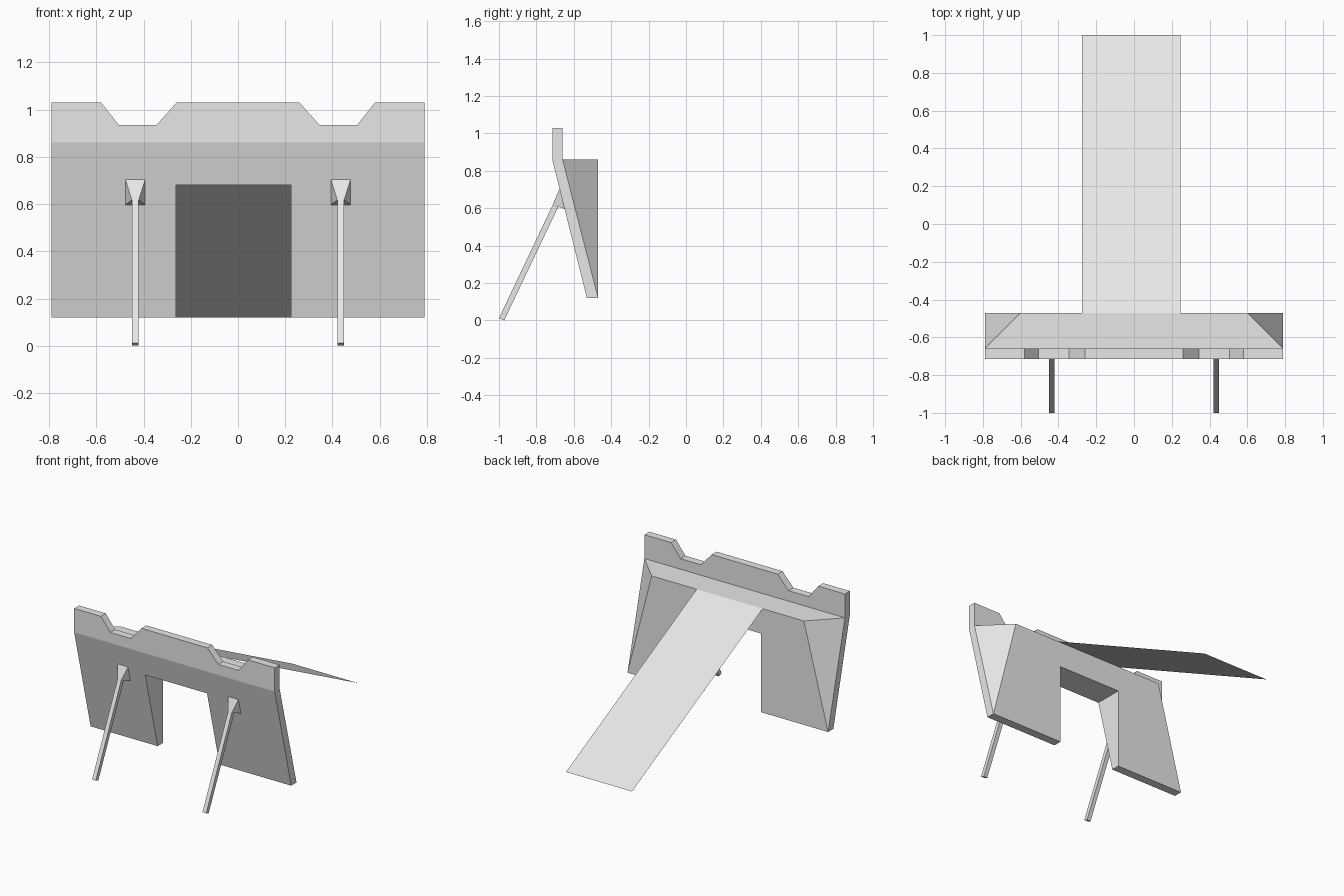
import bpy
import bmesh

cube = bpy.data.objects.get("Cube")
if cube:
    bpy.data.objects.remove(cube, do_unlink=True)

grey = bpy.data.materials.new("light grey")
grey.use_nodes = True
colour = (0.8, 0.8, 0.8, 1)
grey.diffuse_color = colour
grey.node_tree.nodes["Principled BSDF"].inputs["Base Color"].default_value = colour


def finish(name, bm):
    bmesh.ops.recalc_face_normals(bm, faces=bm.faces)
    mesh = bpy.data.meshes.new(name)
    bm.to_mesh(mesh)
    bm.free()
    mesh.materials.append(grey)
    obj = bpy.data.objects.new(name, mesh)
    bpy.context.collection.objects.link(obj)
    return obj


def hull(name, points):
    """Solid convex block around a few corner points."""
    bm = bmesh.new()
    verts = [bm.verts.new(p) for p in points]
    bmesh.ops.convex_hull(bm, input=verts)
    bmesh.ops.dissolve_limit(bm, angle_limit=0.01, verts=bm.verts, edges=bm.edges)
    return finish(name, bm)


def box(name, x, y, z):
    return hull(name, [(a, b, c) for a in x for b in y for c in z])


HALF, FRONT, MID, BACK = 0.79, -0.715, -0.66, -0.47
BASE, LEDGE, TOP, NOTCH = 0.12, 0.86, 1.03, 0.935

# Sloping wall with chamfered rear corners
corners = []
for s in (-1, 1):
    corners += [(s * HALF, FRONT, LEDGE), (s * HALF, MID, LEDGE), (s * 0.6, BACK, LEDGE),
                (s * HALF, -0.53, BASE), (s * HALF, BACK, BASE)]
wall = hull("wall", corners)

# Doorway cut through the wall
cutter = box("doorway_cutter", (-0.262, 0.225), (-1, 0), (0, 0.68))
cutter.hide_render = True
cut = wall.modifiers.new("doorway", "BOOLEAN")
cut.operation = "DIFFERENCE"
cut.solver = "EXACT"
cut.object = cutter
bpy.context.view_layer.objects.active = wall
bpy.ops.object.modifier_apply(modifier=cut.name)
bpy.data.objects.remove(cutter, do_unlink=True)

# Notched parapet along the front
half_outline = [(0.26, TOP), (0.345, NOTCH), (0.505, NOTCH), (0.58, TOP), (HALF, TOP), (HALF, LEDGE)]
outline = half_outline + [(-x, z) for x, z in reversed(half_outline)]
bm = bmesh.new()
face = bm.faces.new([bm.verts.new((x, FRONT, z)) for x, z in outline])
pushed = bmesh.ops.extrude_face_region(bm, geom=[face])["geom"]
bmesh.ops.translate(bm, vec=(0, MID - FRONT, 0),
                    verts=[v for v in pushed if isinstance(v, bmesh.types.BMVert)])
if not face.is_valid or len(bm.faces) < len(outline) + 2:
    bm.faces.new([v for v in bm.verts if abs(v.co.y - FRONT) < 1e-4])
finish("parapet", bm)

# Thin ramp sheet down to the rear
bm = bmesh.new()
bm.faces.new([bm.verts.new(p) for p in (
    (-0.275, BACK, LEDGE), (0.245, BACK, LEDGE), (0.245, 1, BASE), (-0.275, 1, BASE))])
ramp = finish("ramp", bm)
if ramp.data.polygons[0].normal.z < 0:
    ramp.data.flip_normals()

# Front props: slanted leg and flared bracket on each side
for side, s in (("left", 1), ("right", -1)):
    x, thin, wide = s * 0.435, 0.0145, 0.042
    leg_ends = [(-1, 0.012), (-0.972, 0), (-0.713, 0.617), (-0.683, 0.607)]
    hull(side + "_leg", [(x + d, y, z) for d in (-thin, thin) for y, z in leg_ends])
    hull(side + "_bracket",
         [(x + d, y, z) for d in (-wide, wide) for y, z in ((-0.676, 0.705), (-0.65, 0.597))]
         + [(x + d, -0.713, 0.617) for d in (-thin, thin)])
